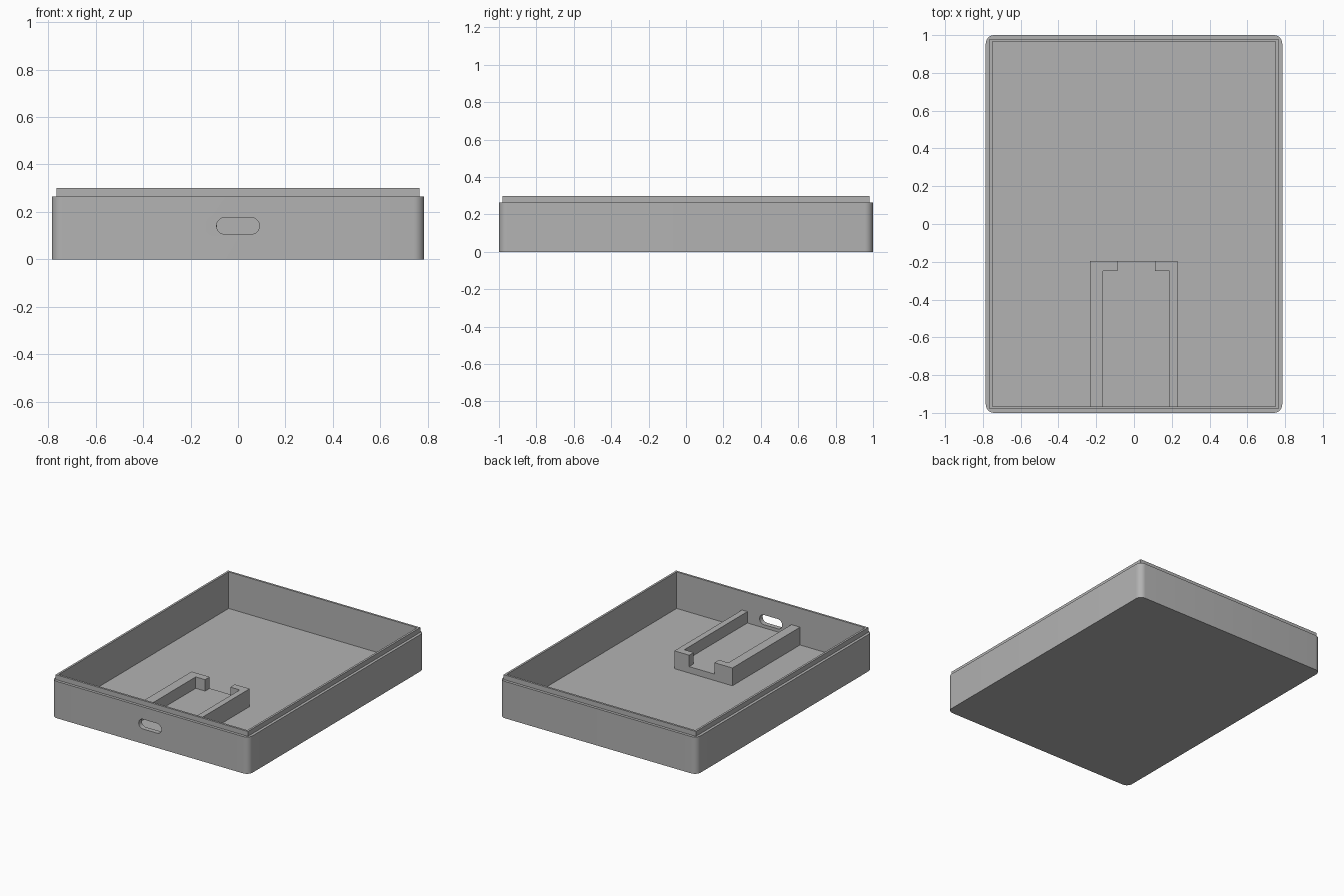
import bpy
import bmesh
from mathutils import Vector

if "Cube" in bpy.data.objects:
    bpy.data.objects.remove(bpy.data.objects["Cube"], do_unlink=True)

# Single plain grey
grey = bpy.data.materials.new("plain grey")
grey.use_nodes = True
COLOUR = (0.45, 0.45, 0.45, 1.0)
grey.diffuse_color = COLOUR
grey.node_tree.nodes["Principled BSDF"].inputs["Base Color"].default_value = COLOUR


def box(name, low, high, round_axis=None, radius=0.0, segments=8):
    """Box between two corners; edges along round_axis may be rounded."""
    low, high = Vector(low), Vector(high)
    bm = bmesh.new()
    bmesh.ops.create_cube(bm, size=1.0)
    for v in bm.verts:
        v.co = (low + high) / 2 + v.co * (high - low)
    if round_axis is not None:
        edges = [e for e in bm.edges
                 if abs((e.verts[0].co - e.verts[1].co).normalized()[round_axis]) > 0.9]
        bmesh.ops.bevel(bm, geom=edges, offset=radius, offset_type='OFFSET',
                        segments=segments, profile=0.5, affect='EDGES')
    mesh = bpy.data.meshes.new(name)
    bm.to_mesh(mesh)
    bm.free()
    mesh.materials.append(grey)
    obj = bpy.data.objects.new(name, mesh)
    bpy.context.collection.objects.link(obj)
    return obj


def combine(target, tool, operation):
    """Apply a boolean and discard the tool."""
    tool.hide_render = True
    mod = target.modifiers.new(operation.lower(), 'BOOLEAN')
    mod.operation = operation
    mod.solver = 'EXACT'
    mod.object = tool
    bpy.context.view_layer.objects.active = target
    bpy.ops.object.modifier_apply(modifier=mod.name)
    bpy.data.objects.remove(tool, do_unlink=True)


FLOOR = 0.037

# Open tray with rounded corners and a square stepped lip
tray = box("tray", (-0.785, -1, 0), (0.785, 1, 0.265), 2, 0.045)
lip = box("lip", (-0.765, -0.98, 0.1), (0.765, 0.98, 0.3))
combine(tray, lip, 'UNION')
cavity = box("cavity", (-0.75, -0.965, FLOOR), (0.75, 0.965, 0.5))
combine(tray, cavity, 'DIFFERENCE')

# Connector slot through the front wall
slot = box("slot", (-0.09, -1.1, 0.106), (0.09, -0.9, 0.176), 1, 0.0345)
combine(tray, slot, 'DIFFERENCE')

# Board cradle with a raised bed, two rails and two end stops
cradle = box("board_cradle", (-0.232, -0.98, 0.02), (0.23, -0.196, 0.165))
pocket = box("pocket", (-0.163, -1.1, 0.083), (0.187, -0.248, 0.4))
combine(cradle, pocket, 'DIFFERENCE')
notch = box("notch", (-0.088, -0.4, 0.083), (0.112, 0, 0.4))
combine(cradle, notch, 'DIFFERENCE')

# Smooth the rounded corners, keep hard edges
bpy.ops.object.select_all(action='DESELECT')
for part in (tray, cradle):
    part.select_set(True)
bpy.context.view_layer.objects.active = tray
bpy.ops.object.shade_smooth_by_angle(angle=0.6)
